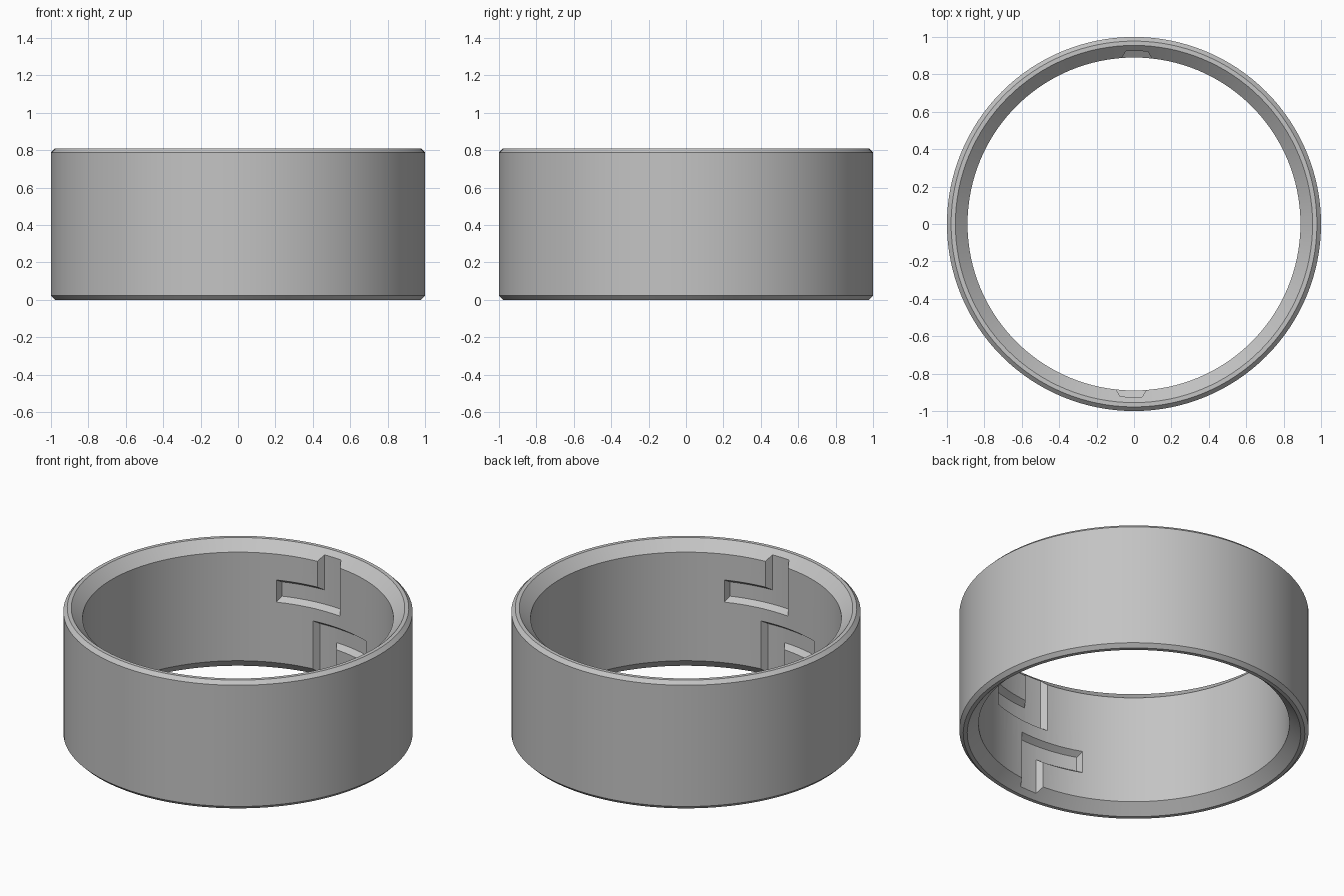
import bpy, bmesh
from math import sin, cos, pi, radians

cube = bpy.data.objects.get("Cube")
if cube:
    bpy.data.objects.remove(cube, do_unlink=True)

HEIGHT = 0.81
BORE, FLOOR = 0.89, 0.925      # bore radius and slot floor radius
FLARE = 0.025                  # how far slot walls lean outward
SEGMENTS = 128

grey = bpy.data.materials.new("Grey")
grey.use_nodes = True
grey.diffuse_color = (0.55, 0.55, 0.55, 1)
grey.node_tree.nodes["Principled BSDF"].inputs["Base Color"].default_value = (0.55, 0.55, 0.55, 1)


def make_object(name, bm):
    bmesh.ops.recalc_face_normals(bm, faces=bm.faces)
    mesh = bpy.data.meshes.new(name)
    bm.to_mesh(mesh)
    bm.free()
    mesh.materials.append(grey)
    obj = bpy.data.objects.new(name, mesh)
    bpy.context.collection.objects.link(obj)
    return obj


def make_ring():
    # Half profile (radius, height), mirrored top to bottom and lathed
    lower = [(BORE, 0.062), (0.955, 0), (0.978, 0), (1, 0.022)]
    profile = lower + [(r, HEIGHT - z) for r, z in reversed(lower)]
    bm = bmesh.new()
    loops = []
    for s in range(SEGMENTS):
        a = 2 * pi * s / SEGMENTS
        loops.append([bm.verts.new((r * cos(a), r * sin(a), z)) for r, z in profile])
    n = len(profile)
    for s in range(SEGMENTS):
        a, b = loops[s], loops[(s + 1) % SEGMENTS]
        for k in range(n):
            bm.faces.new((a[k], b[k], b[(k + 1) % n], a[(k + 1) % n]))
    return make_object("ring", bm)


def make_slot_cutter(flip, turn):
    # L-shaped tapered block: an arm along the bore and an entry to the rim
    left, corner, right = radians(-20.8), radians(-4.3), radians(6.2)
    arm, entry = 8, 5
    angles = [left + (corner - left) * i / arm for i in range(arm)]
    angles += [corner + (right - corner) * i / entry for i in range(entry + 1)]
    last = arm + entry
    lean = {0: 1, arm: 1, last: -1}
    rows = [(0.445, 1), (0.585, -1), (0.9, 0)]
    cells = [(i, 0) for i in range(last)] + [(i, 1) for i in range(arm, last)]
    bm = bmesh.new()
    layers = []
    for radius, taper in ((FLOOR, FLARE), (2 * BORE - FLOOR, -FLARE)):
        verts = {}
        for i, j in cells:
            for key in ((i, j), (i + 1, j), (i + 1, j + 1), (i, j + 1)):
                if key in verts:
                    continue
                a = angles[key[0]] + lean.get(key[0], 0) * taper / BORE
                z = rows[key[1]][0] + rows[key[1]][1] * taper
                x, y = radius * sin(a), radius * cos(a)
                if flip:
                    x, z = -x, HEIGHT - z
                verts[key] = bm.verts.new((x * turn, y * turn, z))
        layers.append(verts)
    outer, inner = layers
    edge_count = {}
    for i, j in cells:
        corners = [(i, j), (i + 1, j), (i + 1, j + 1), (i, j + 1)]
        for layer in layers:
            bm.faces.new([layer[k] for k in corners])
        for k in range(4):
            edge = tuple(sorted((corners[k], corners[(k + 1) % 4])))
            edge_count[edge] = edge_count.get(edge, 0) + 1
    for (p, q), count in edge_count.items():
        if count == 1:
            bm.faces.new((outer[p], outer[q], inner[q], inner[p]))
    cutter = make_object("slot_cutter", bm)
    cutter.hide_render = True
    return cutter


ring = make_ring()
bpy.ops.object.select_all(action='DESELECT')
ring.select_set(True)
bpy.context.view_layer.objects.active = ring

# Upper and lower slots, on the front and the back of the bore
for flip in (False, True):
    for turn in (1, -1):
        cutter = make_slot_cutter(flip, turn)
        cut = ring.modifiers.new("slot", 'BOOLEAN')
        cut.operation = 'DIFFERENCE'
        cut.solver = 'EXACT'
        cut.object = cutter
        bpy.ops.object.modifier_apply(modifier=cut.name)
        bpy.data.objects.remove(cutter, do_unlink=True)

bpy.ops.object.shade_smooth_by_angle(angle=radians(25))
